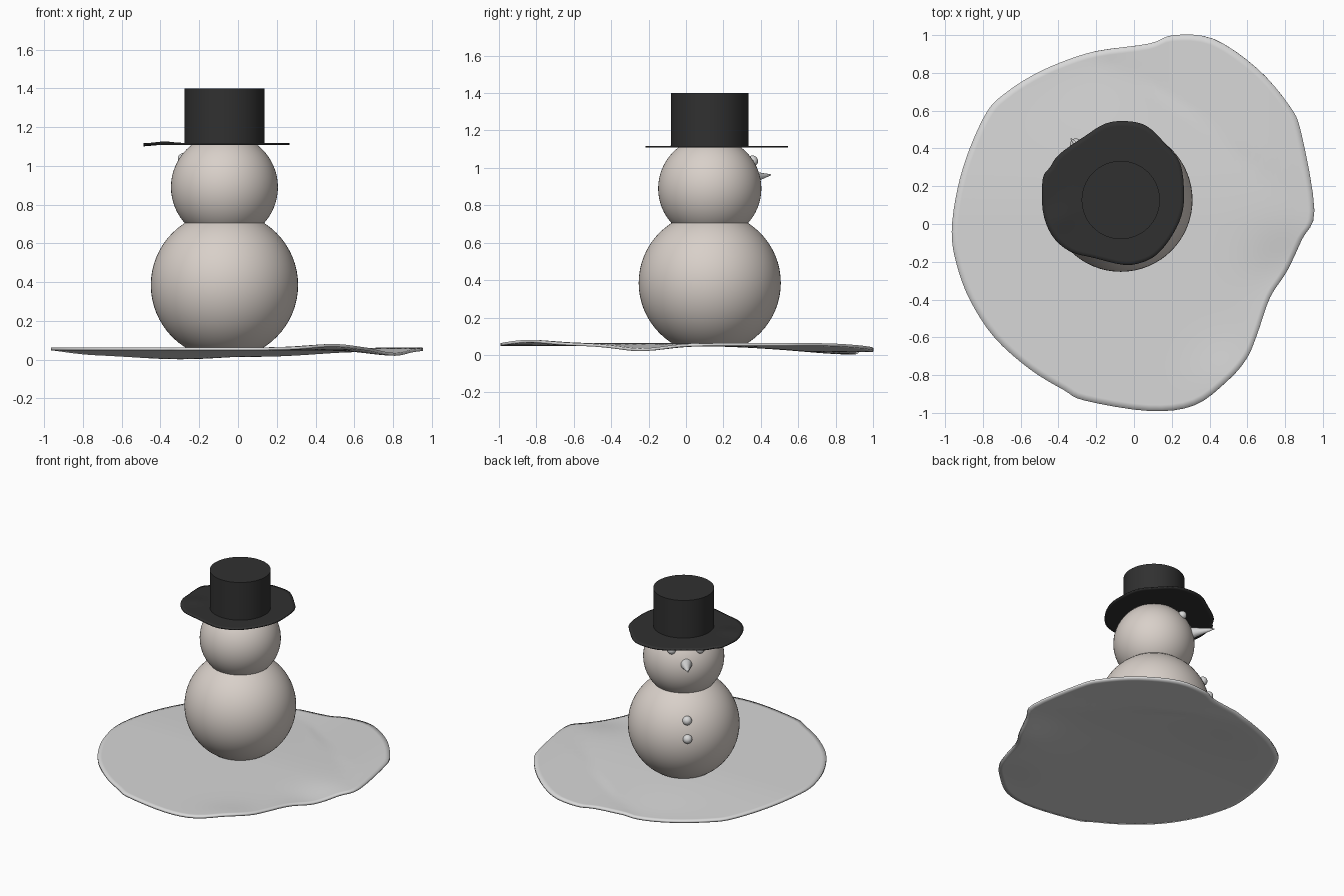
import bpy, bmesh, math
from mathutils import Vector

if "Cube" in bpy.data.objects:
    bpy.data.objects.remove(bpy.data.objects["Cube"])

CX, CY = -0.07, 0.127          # vertical axis of the figure
FACE = math.radians(129)       # heading the face looks toward


def material(name, rgb):
    m = bpy.data.materials.new(name)
    m.diffuse_color = (*rgb, 1)
    m.use_nodes = True
    m.node_tree.nodes["Principled BSDF"].inputs["Base Color"].default_value = m.diffuse_color
    return m


SNOW = material("warm_white", (0.69, 0.63, 0.585))
GREY = material("light_grey", (0.68, 0.68, 0.68))
BLACK = material("hat_black", (0.03, 0.03, 0.03))


def finish(name, bm, mat, angle=40):
    me = bpy.data.meshes.new(name)
    bm.to_mesh(me)
    bm.free()
    ob = bpy.data.objects.new(name, me)
    bpy.context.collection.objects.link(ob)
    me.materials.append(mat)
    bpy.ops.object.select_all(action='DESELECT')
    ob.select_set(True)
    bpy.context.view_layer.objects.active = ob
    bpy.ops.object.shade_smooth_by_angle(angle=math.radians(angle))
    return ob


def ball(name, centre, r, mat, cut=None, seg=64):
    bm = bmesh.new()
    bmesh.ops.create_uvsphere(bm, u_segments=seg, v_segments=seg // 2, radius=r)
    bmesh.ops.translate(bm, verts=bm.verts, vec=centre)
    if cut is not None:        # flat underside
        bmesh.ops.bisect_plane(bm, geom=bm.verts[:] + bm.edges[:] + bm.faces[:],
                               plane_co=(0, 0, cut), plane_no=(0, 0, 1), clear_inner=True)
        bmesh.ops.holes_fill(bm, edges=[e for e in bm.edges if e.is_boundary])
    return finish(name, bm, mat)


def cone(name, a, b, r1, r2, mat, seg=64):
    a, b = Vector(a), Vector(b)
    bm = bmesh.new()
    bmesh.ops.create_cone(bm, cap_ends=True, segments=seg, radius1=r1, radius2=r2,
                          depth=(b - a).length)
    bm.transform((b - a).to_track_quat('Z', 'Y').to_matrix().to_4x4())
    bmesh.ops.translate(bm, verts=bm.verts, vec=(a + b) / 2)
    return finish(name, bm, mat)


def smooth_loop(pts, sub=4):
    """Closed Catmull-Rom curve through the outline points."""
    p = [Vector(q) for q in pts]
    n, out = len(p), []
    for i in range(n):
        a, b, c, d = p[i - 1], p[i], p[(i + 1) % n], p[(i + 2) % n]
        for k in range(sub):
            t = k / sub
            out.append(0.5 * (2 * b + (c - a) * t + (2 * a - 5 * b + 4 * c - d) * t * t
                              + (3 * b - a - 3 * c + d) * t ** 3))
    return out


def sheet(name, outline, centre, height, thick, mat, rings=30):
    """Thin rumpled sheet: rings of an outline shrunk to a centre."""
    loop, c = smooth_loop(outline), Vector(centre)
    bm = bmesh.new()
    mid = bm.verts.new((c.x, c.y, height(c.x, c.y)))
    prev = None
    for r in range(1, rings + 1):
        ring = []
        for q in loop:
            v = c + (q - c) * r / rings
            ring.append(bm.verts.new((v.x, v.y, height(v.x, v.y))))
        for i in range(len(ring)):
            j = (i + 1) % len(ring)
            if prev:
                bm.faces.new((prev[i], ring[i], ring[j], prev[j]))
            else:
                bm.faces.new((mid, ring[i], ring[j]))
        prev = ring
    ob = finish(name, bm, mat)
    mod = ob.modifiers.new("thickness", 'SOLIDIFY')
    mod.thickness, mod.offset = thick, -1
    return ob


def step(v, a, b):
    t = min(1, max(0, (v - a) / (b - a)))
    return t * t * (3 - 2 * t)


def bump(x, y, bx, by, w):
    return math.exp(-((x - bx) ** 2 + (y - by) ** 2) / (w * w))


# Snow patch: gently sagging, with a creased flap at the back right
def patch_height(x, y):
    z = 0.063 - 0.03 * step(y, 0, 0.9) - 0.016 * bump(x, y, -0.3, 0.9, 0.3)
    flap = 0.03 + 0.033 * step(x, 0.1, 0.8)
    t = step(0.577 * x + 0.817 * y - 0.632, -0.01, 0.035)
    z += (flap - z) * t
    return z + 0.018 * bump(x, y, 0.5, -0.85, 0.2) - 0.028 * bump(x, y, 0.82, -0.25, 0.2)


patch = [(.955, .07), (.886, .48), (.82, .63), (.65, .825), (.42, .98), (.21, 1.0),
         (.08, .955), (-.2, .915), (-.39, .855), (-.55, .78), (-.685, .69), (-.775, .6),
         (-.87, .4), (-.935, .185), (-.965, -.04), (-.94, -.21), (-.87, -.4), (-.74, -.6),
         (-.55, -.77), (-.37, -.88), (-.26, -.935), (.08, -.99), (.32, -.96), (.495, -.83),
         (.595, -.715), (.65, -.59), (.72, -.39), (.81, -.25), (.89, -.08)]
sheet("snow_patch", patch, (0, 0), patch_height, 0.015, GREY)

# Body and head
ball("body", (CX, CY, 0.385), 0.38, SNOW, cut=0.05)
ball("head", (CX, CY, 0.89), 0.276, SNOW)


# Hat: crown and crumpled brim
def brim_height(x, y):
    return 1.118 + 0.008 * bump(x, y, -0.38, 0.03, 0.06) - 0.008 * bump(x, y, -0.5, 0.1, 0.07)


cone("hat_crown", (CX, CY, 1.11), (CX, CY, 1.40), 0.207, 0.207, BLACK, 96)
brim = [(-.445, .30), (-.395, .37), (-.26, .465), (-.155, .53), (-.05, .545), (.065, .52),
        (.17, .42), (.245, .32), (.265, .16), (.25, .04), (.19, -.08), (.11, -.17),
        (.02, -.21), (-.065, -.215), (-.21, -.18), (-.34, -.145), (-.435, -.06),
        (-.483, .07), (-.483, .24)][::-1]
brim.reverse()
brim = sorted(brim, key=lambda q: math.atan2(q[1] - CY, q[0] - CX))  # counter-clockwise
sheet("hat_brim", brim, (CX, CY), brim_height, 0.01, BLACK, rings=16)


# Face and buttons, placed by distance forward, sideways and height
def at(fwd, side, z):
    c, s = math.cos(FACE), math.sin(FACE)
    return (CX + fwd * c - side * s, CY + fwd * s + side * c, z)


for tag, side in (("left", 1), ("right", -1)):
    ball(tag + "_eye", at(0.215, 0.097 * side, 1.036), 0.03, GREY, seg=24)
cone("nose", at(0.25, 0, 0.945), at(0.42, 0, 0.963), 0.042, 0.003, GREY, 16)
for tag, fwd, z in (("upper", 0.338, 0.56), ("lower", 0.378, 0.44)):
    ball(tag + "_button", at(fwd, 0, z), 0.032, GREY, seg=24)
